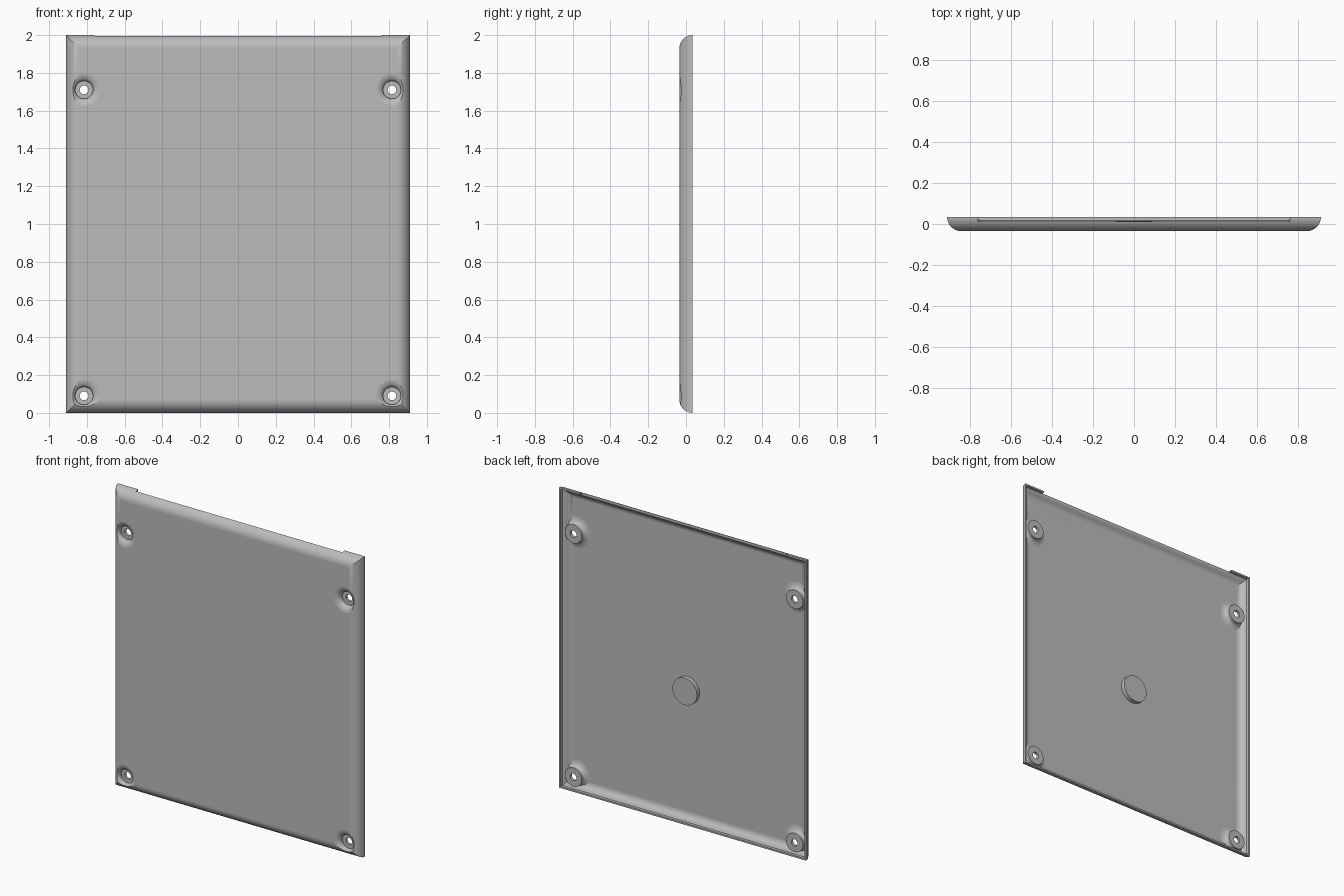
import bpy, bmesh, math

if "Cube" in bpy.data.objects:
    bpy.data.objects.remove(bpy.data.objects["Cube"], do_unlink=True)

HALF_W, HEIGHT, FRONT, BACK = 0.91, 2.0, -0.035, 0.035
ROUND, WALL, STEPS = 0.07, 0.02, 10

grey = bpy.data.materials.new("light grey plastic")
grey.use_nodes = True
colour = (0.5, 0.5, 0.5, 1)
grey.diffuse_color = colour
grey.node_tree.nodes["Principled BSDF"].inputs["Base Color"].default_value = colour


def make(name, bm):
    bmesh.ops.recalc_face_normals(bm, faces=bm.faces)
    mesh = bpy.data.meshes.new(name)
    bm.to_mesh(mesh)
    bm.free()
    mesh.materials.append(grey)
    obj = bpy.data.objects.new(name, mesh)
    bpy.context.collection.objects.link(obj)
    return obj


def loft(name, rings):
    """Skin closed rings of points and cap both ends."""
    bm = bmesh.new()
    loops = [[bm.verts.new(p) for p in ring] for ring in rings]
    for a, b in zip(loops, loops[1:]):
        for i in range(len(a)):
            j = (i + 1) % len(a)
            bm.faces.new((a[i], a[j], b[j], b[i]))
    bm.faces.new(loops[0])
    bm.faces.new(loops[-1])
    return make(name, bm)


def tray(name, profile):
    """Mitred rectangular solid from (inset, y) pairs."""
    rings = []
    for inset, y in profile:
        x, low, high = HALF_W - inset, inset, HEIGHT - inset
        rings.append([(-x, y, low), (x, y, low), (x, y, high), (-x, y, high)])
    return loft(name, rings)


def turned(name, profile, x, z, sides=48):
    """Solid of revolution about a front-to-back axis from (radius, y) pairs."""
    angles = [2 * math.pi * i / sides for i in range(sides)]
    return loft(name, [[(x + r * math.cos(a), y, z + r * math.sin(a)) for a in angles]
                       for r, y in profile])


def combine(target, tool, operation):
    mod = target.modifiers.new("cut", 'BOOLEAN')
    mod.operation, mod.object, mod.solver = operation, tool, 'EXACT'
    bpy.context.view_layer.objects.active = target
    bpy.ops.object.modifier_apply(modifier=mod.name)
    bpy.data.objects.remove(tool, do_unlink=True)


def quarter(radius, inset):
    """Rounded edge profile from the front face to the back."""
    angles = [math.pi / 2 * i / STEPS for i in range(STEPS + 1)]
    return [(inset + radius * (1 - math.sin(a)), BACK - radius * math.cos(a))
            for a in angles]


def flare(r_in, r_out, y_out, y_in):
    """Concave-to-flat trumpet curve from the wide rim inwards."""
    angles = [math.pi / 2 * i / STEPS for i in range(STEPS + 1)]
    return [(r_out - (r_out - r_in) * math.sin(a),
             y_in + (y_out - y_in) * math.cos(a)) for a in angles]


# Cover body with rounded, mitred edges
cover = tray("cover_panel", quarter(ROUND, 0))

# Hollow behind the face, with a stepped lip around the back
inner = [(i, y) for i, y in quarter(ROUND - WALL, WALL) if y < 0.012]
cavity = tray("cavity_cutter", inner + [(WALL, 0.012), (0.011, 0.016), (0.011, 0.06)])

# Screw bosses are left standing inside the hollow
screws = [(x, z) for x in (-0.815, 0.815) for z in (0.09, 1.71)]
for x, z in screws:
    boss = turned("boss", [(0.115, -0.06)] + flare(0.062, 0.115, -0.0155, 0.008)
                  + [(0.062, 0.022)], x, z)
    combine(cavity, boss, 'DIFFERENCE')
combine(cover, cavity, 'DIFFERENCE')

# Flared screw recesses and through holes
for x, z in screws:
    recess = turned("recess", [(0.096, -0.08)] + flare(0.047, 0.096, -0.0355, -0.008)
                    + [(0.047, 0.004), (0.023, 0.004), (0.023, 0.06)], x, z)
    combine(cover, recess, 'DIFFERENCE')

# Long notch in the top lip
notch = loft("notch", [[(-0.76, y, 1.95), (0.76, y, 1.95), (0.76, y, 2.05), (-0.76, y, 2.05)]
                       for y in (0.012, 0.08)])
combine(cover, notch, 'DIFFERENCE')

# Round pad on the inside of the panel
pad = turned("round_pad", [(0.09, -0.02), (0.09, 0.014)], 0, 0.875, 64)

# Smooth curves, crisp edges
for obj in (cover, pad):
    bpy.ops.object.select_all(action='DESELECT')
    obj.select_set(True)
    bpy.context.view_layer.objects.active = obj
    bpy.ops.object.shade_smooth_by_angle(angle=math.radians(25))
weighted = cover.modifiers.new("weighted_normals", 'WEIGHTED_NORMAL')
weighted.keep_sharp = True
